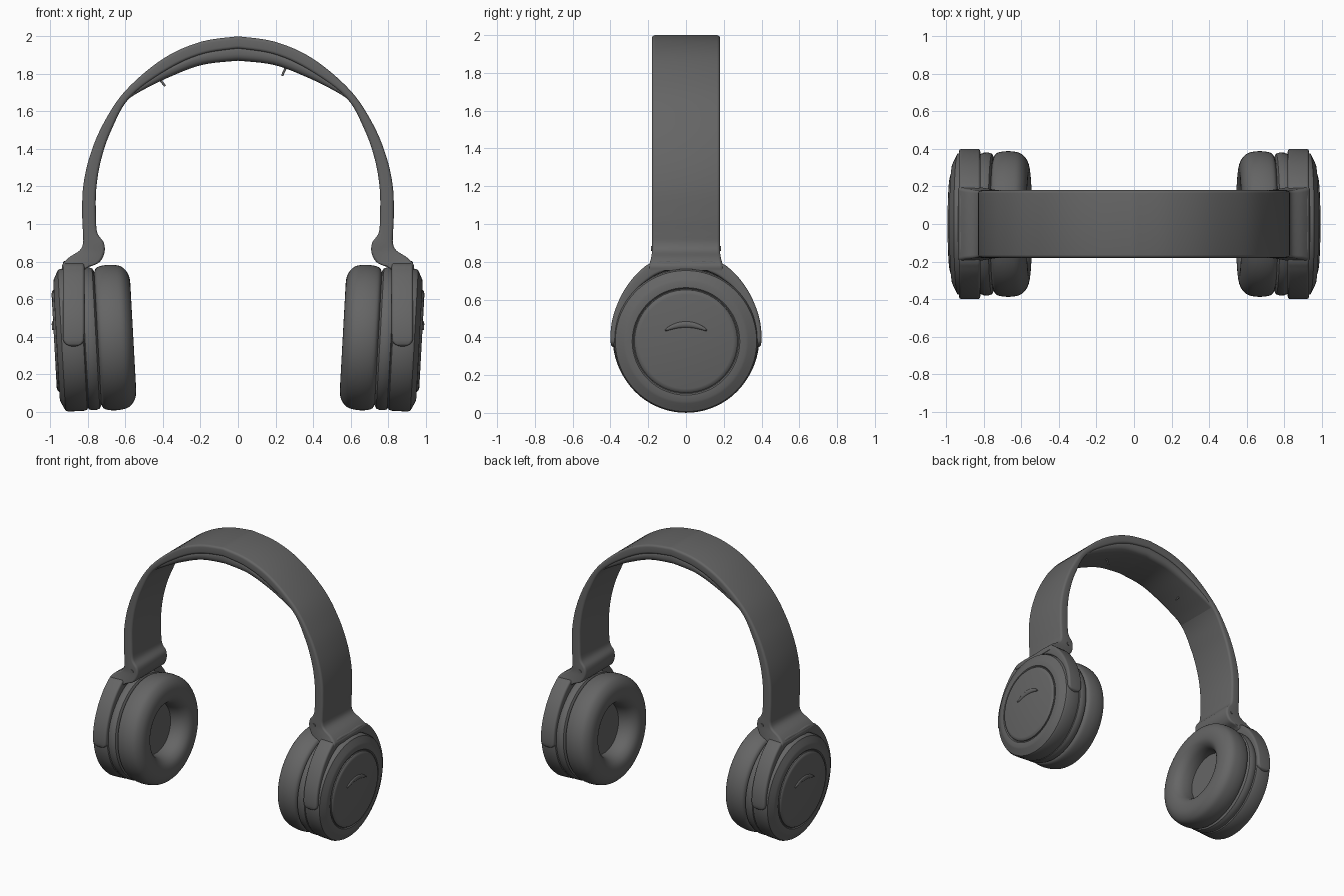
import bpy, bmesh, math
from mathutils import Vector, Matrix

if "Cube" in bpy.data.objects:
    bpy.data.objects.remove(bpy.data.objects["Cube"], do_unlink=True)

grey = bpy.data.materials.new("dark_grey")
grey.use_nodes = True
COLOUR = (0.13, 0.13, 0.13, 1)
grey.diffuse_color = COLOUR
grey.node_tree.nodes["Principled BSDF"].inputs["Base Color"].default_value = COLOUR

CUP_Z = 0.39       # height of the ear cup axis
CUP_TILT = Matrix.Translation((0.76, 0, CUP_Z)) @ Matrix.Rotation(0.055, 4, 'Y') @ Matrix.Translation((-0.76, 0, -CUP_Z))


def finish(name, bm, mirror=True, angle=40):
    bmesh.ops.remove_doubles(bm, verts=bm.verts, dist=0.0002)
    bmesh.ops.recalc_face_normals(bm, faces=bm.faces)
    mesh = bpy.data.meshes.new(name)
    bm.to_mesh(mesh)
    bm.free()
    mesh.materials.append(grey)
    obj = bpy.data.objects.new(name, mesh)
    bpy.context.collection.objects.link(obj)
    bpy.ops.object.select_all(action='DESELECT')
    obj.select_set(True)
    bpy.context.view_layer.objects.active = obj
    bpy.ops.object.shade_smooth_by_angle(angle=math.radians(angle))
    if mirror:
        obj.modifiers.new("mirror", 'MIRROR')
    return obj


def smooth_path(stations, steps=6):
    """Catmull-Rom through tuples of any length."""
    pts = [Vector(s) for s in stations]
    out = []
    for i in range(len(pts) - 1):
        a, b, c, d = pts[max(i - 1, 0)], pts[i], pts[i + 1], pts[min(i + 2, len(pts) - 1)]
        for k in range(steps):
            t = k / steps
            out.append(0.5 * (2 * b + (c - a) * t + (2 * a - 5 * b + 4 * c - d) * t ** 2
                              + (3 * b - a - 3 * c + d) * t ** 3))
    return out + [pts[-1]]


def rounded_rect(w, h, r, n=5):
    """Outline of half-width w, half-height h and corner radius r."""
    r = min(r, 0.95 * w, 0.95 * h)
    pts = []
    for q, (sx, sy) in enumerate([(1, 1), (-1, 1), (-1, -1), (1, -1)]):
        for k in range(n):
            a = math.pi / 2 * (q + k / (n - 1))
            pts.append((sx * (w - r) + r * math.cos(a), sy * (h - r) + r * math.sin(a)))
    return pts


def loft(rings, closed=False, cap_start=True, cap_end=True):
    bm = bmesh.new()
    loops = [[bm.verts.new(p) for p in ring] for ring in rings]
    n = len(loops[0])
    pairs = list(zip(loops, loops[1:])) + ([(loops[-1], loops[0])] if closed else [])
    for a, b in pairs:
        for i in range(n):
            j = (i + 1) % n
            bm.faces.new((a[i], a[j], b[j], b[i]))
    if cap_start and not closed:
        bm.faces.new(loops[0])
    if cap_end and not closed:
        bm.faces.new(loops[-1])
    return bm


def strap(name, stations, radius):
    """Band lofted from (outer x, outer z, inner x, inner z, half-width)."""
    rings = []
    for ox, oz, ix, iz, w in smooth_path(stations):
        outer, inner = Vector((ox, 0, oz)), Vector((ix, 0, iz))
        mid, across = (outer + inner) / 2, (outer - inner)
        h = across.length / 2
        across.normalize()
        rings.append([mid + across * v + Vector((0, u, 0)) for u, v in rounded_rect(w, h, radius)])
    for p in rings[0]:
        p.x = 0
    return finish(name, loft(rings, cap_start=False))


def lathe(name, profile, segments=72, closed=False):
    """Revolve (x, radius) points about the tilted cup axis."""
    rings = []
    for x, r in profile:
        rings.append([CUP_TILT @ Vector((x, r * math.cos(2 * math.pi * i / segments),
                                         CUP_Z + r * math.sin(2 * math.pi * i / segments)))
                      for i in range(segments)])
    return finish(name, loft(rings, closed=closed), angle=35)


def rod(name, start, end, radius, mirror=False):
    start, end = Vector(start), Vector(end)
    d = end - start
    bm = bmesh.new()
    m = Matrix.Translation((start + end) / 2) @ d.to_track_quat('Z', 'Y').to_matrix().to_4x4()
    bmesh.ops.create_cone(bm, cap_ends=True, segments=16, radius1=radius, radius2=radius,
                          depth=d.length, matrix=m)
    return finish(name, bm, mirror)


# Headband running down into the hinge neck
strap("headband", [
    (0, 2.0, 0, 1.935, .18), (.2, 1.97, .19, 1.905, .18), (.4, 1.88, .37, 1.825, .18),
    (.6, 1.71, .575, 1.675, .18), (.72, 1.53, .675, 1.5, .18), (.79, 1.36, .73, 1.34, .18),
    (.825, 1.2, .755, 1.19, .18), (.83, 1.05, .757, 1.05, .18), (.826, .95, .75, .955, .18),
    (.826, .895, .715, .9, .18), (.845, .858, .712, .845, .18), (.9, .822, .74, .795, .185),
    (.935, .785, .8, .768, .195), (.935, .755, .83, .745, .2)], 0.016)

# Soft pad under the crown
strap("headband_pad", [
    (0, 1.96, 0, 1.87, .172), (.2, 1.925, .19, 1.848, .172), (.4, 1.84, .365, 1.783, .172),
    (.55, 1.73, .51, 1.712, .172), (.615, 1.675, .598, 1.658, .17)], 0.035)

# Yoke hugging the cup: (angle, inner radius, outer radius, half-depth)
side = [(90, .378, .41, .057), (66, .376, .442, .057), (57, .372, .438, .057), (45, .366, .424, .057),
        (28, .352, .409, .057), (10, .345, .402, .057), (0, .345, .4, .056), (-3, .345, .399, .05),
        (-5, .348, .396, .036), (-6.5, .36, .385, .01)]
other = [(180 - a, i, o, d) for a, i, o, d in reversed(side[1:])]
rings = []
for a, r_in, r_out, depth in smooth_path(other + side):
    c, s = math.cos(math.radians(a)), math.sin(math.radians(a))
    mid, h = (r_in + r_out) / 2, (r_out - r_in) / 2
    rings.append([(.876 + u, (mid + v) * c, CUP_Z + (mid + v) * s)
                  for u, v in rounded_rect(depth, h, 0.014)])
finish("yokes", loft(rings))

# Ear cushion, inner grille, spacer ring, shell and outer cap
arc = smooth_path([(.70, .185), (.65, .185), (.6, .2), (.567, .235), (.558, .285), (.568, .335),
                   (.6, .374), (.65, .387), (.7, .386), (.735, .375), (.748, .35)], 4)
lathe("ear_cushions", list(arc) + [(.748, .185)], closed=True)
lathe("speaker_grilles", [(.69, .001), (.69, .2), (.74, .2), (.74, .001)])
lathe("spacer_rings", [(.742, .3), (.748, .358), (.757, .374), (.775, .381), (.8, .38),
                       (.815, .374), (.824, .36), (.824, .3)])
lathe("cup_shells", [(.815, .001), (.815, .36), (.824, .376), (.84, .381), (.925, .381), (.94, .374),
                     (.952, .35), (.962, .33), (.967, .318), (.967, .285), (.96, .278), (.96, .001)])
lathe("cup_caps", [(.95, .001), (.95, .274), (.968, .273), (.976, .266), (.98, .25), (.98, .001)])

# Crescent ridge on the cap
rings = []
for k in range(25):
    t = k / 12 - 1
    size = 0.003 + 0.013 * math.sqrt(max(0, 1 - t * t))
    centre = Vector((.98, .11 * t, CUP_Z + .06 + .03 * (1 - t * t)))
    rings.append([CUP_TILT @ (centre + Vector((.008 * math.cos(a), 0, size * math.sin(a))))
                  for a in [math.pi * i / 6 for i in range(12)]])
finish("cap_ridges", loft(rings))

# Hinge pins and the two little pegs below the pad
rod("hinge_pins", (.757, -.184, .87), (.757, .184, .87), .013, True)
rod("right_pad_peg", (-.425, 1.78, 0)[:1] + (0, 1.78), (-.388, 0, 1.735), .006)
rod("left_pad_peg", (.262, 0, 1.85), (.235, 0, 1.79), .006)
